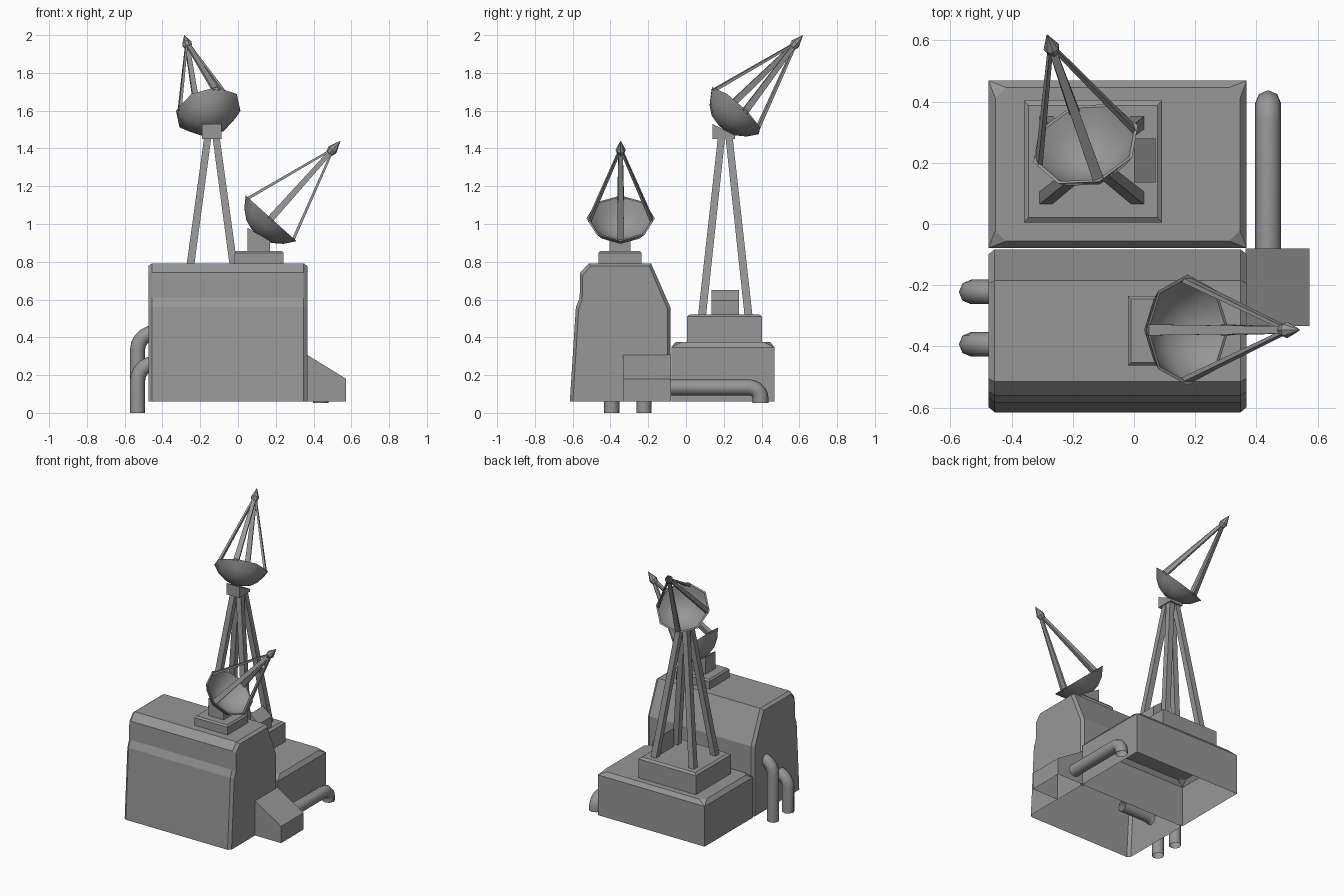
import bpy, bmesh, math
from mathutils import Vector

if "Cube" in bpy.data.objects:
    bpy.data.objects.remove(bpy.data.objects["Cube"])

grey = bpy.data.materials.new("dark_grey")
grey.diffuse_color = (.31, .31, .31, 1)
grey.use_nodes = True
grey.node_tree.nodes["Principled BSDF"].inputs["Base Color"].default_value = grey.diffuse_color


def make(name, verts, faces, smooth=False):
    bm = bmesh.new()
    vs = [bm.verts.new(v) for v in verts]
    for f in faces:
        bm.faces.new([vs[i] for i in f])
    bmesh.ops.remove_doubles(bm, verts=bm.verts, dist=1e-5)
    bmesh.ops.recalc_face_normals(bm, faces=bm.faces)
    me = bpy.data.meshes.new(name)
    bm.to_mesh(me)
    bm.free()
    for p in me.polygons:
        p.use_smooth = smooth
    me.materials.append(grey)
    ob = bpy.data.objects.new(name, me)
    bpy.context.collection.objects.link(ob)
    return ob


def activate(ob):
    bpy.ops.object.select_all(action='DESELECT')
    bpy.context.view_layer.objects.active = ob
    ob.select_set(True)


def loft(name, loops, closed=True, cap0=True, cap1=True, smooth=False):
    n = len(loops[0])
    verts = [p for lp in loops for p in lp]
    faces = []
    for k in range(len(loops) - 1):
        for i in range(n if closed else n - 1):
            j = (i + 1) % n
            faces.append((k*n + i, k*n + j, (k+1)*n + j, (k+1)*n + i))
    if cap0:
        faces.append(tuple(reversed(range(n))))
    if cap1:
        faces.append(tuple(range((len(loops)-1)*n, len(loops)*n)))
    return make(name, verts, faces, smooth)


def stack(name, x0, x1, y0, y1, levels):
    """Rectangular block from (z, inset, corner cut) levels, open below."""
    loops = []
    for z, i, c in levels:
        a, b, d, e = x0 + i, x1 - i, y0 + i, y1 - i
        loops.append([(a+c, d, z), (b-c, d, z), (b, d+c, z), (b, e-c, z),
                      (b-c, e, z), (a+c, e, z), (a, e-c, z), (a, d+c, z)])
    return loft(name, loops, cap0=False)


def prism_xz(name, prof, y0, y1, closed=True):
    return loft(name, [[(x, y, z) for x, z in prof] for y in (y0, y1)], closed)


def prism_yz(name, prof, x0, x1):
    return loft(name, [[(x, y, z) for y, z in prof] for x in (x0, x1)])


def pipe(name, pts, radius):
    cu = bpy.data.curves.new(name, 'CURVE')
    cu.dimensions = '3D'
    cu.bevel_depth = radius
    cu.bevel_resolution = 2
    cu.materials.append(grey)
    sp = cu.splines.new('POLY')
    sp.points.add(len(pts) - 1)
    for p, c in zip(sp.points, pts):
        p.co = (*c, 1)
    ob = bpy.data.objects.new(name, cu)
    bpy.context.collection.objects.link(ob)
    activate(ob)
    bpy.ops.object.convert(target='MESH')
    bpy.ops.object.shade_smooth_by_angle(angle=math.radians(50))


def dish(name, centre, axis):
    c, a = Vector(centre), Vector(axis).normalized()
    h = Vector((a.y, -a.x, 0)).normalized()
    u = h.cross(a).normalized()

    def ring(r, d):
        return [c + a*d + (u*math.cos(t) + h*math.sin(t))*r
                for t in (k*math.pi/4 for k in range(8))]

    # bowl: outer shell, rim, inner shell
    prof = [(.035, -.113), (.09, -.095), (.14, -.056), (.181, 0),
            (.17, 0), (.134, -.046), (.085, -.082), (.035, -.1)]
    bowl = loft(name + "_bowl", [ring(r, d) for r, d in prof], smooth=True)
    activate(bowl)
    bpy.ops.object.shade_smooth_by_angle(angle=math.radians(50))
    # four flat struts meeting at the feed
    for k in range(4):
        t = k*math.pi/2
        rad = u*math.cos(t) + h*math.sin(t)
        tan = a.cross(rad)
        loops = []
        for r, d, w, th in ((.164, -.01, .018, .008), (.01, .465, .012, .006)):
            p = c + rad*r + a*d
            loops.append([p + tan*w + rad*th, p - tan*w + rad*th,
                          p - tan*w - rad*th, p + tan*w - rad*th])
        loft(f"{name}_strut_{k+1}", loops)
    # pointed feed
    loft(name + "_feed", [ring(r, d) for r, d in
                          ((.016, .45), (.027, .487), (.001, .55))], smooth=False)


# Main building, chamfered at both ends, open underneath
prof = [(-.615, .06), (-.583, .56), (-.563, .61), (-.56, .742), (-.515, .792),
        (-.185, .792), (-.083, .56), (-.083, .06)]
small = [(-.34 + (y + .34)*.94, .06 + (z - .06)*.98) for y, z in prof]
loft("main_building", [[(x, y, z) for y, z in p] for x, p in
                       ((-.475, small), (-.455, prof), (.348, prof), (.368, small))],
     closed=False)

# Rear annex and tower platform
stack("rear_annex", -.475, .368, -.078, .468,
      [(.06, 0, 0), (.347, 0, 0), (.375, .022, .035)])
stack("tower_platform", -.36, .092, .005, .403,
      [(.375, 0, 0), (.51, 0, 0), (.522, .016, 0)])
prism_xz("platform_box", [(0, .52), (.07, .52), (.07, .595), (0, .65)], .135, .28)

# Tower legs and head block
cx, cy = -.138, .208
for i, (sx, sy) in enumerate(((-1, -1), (1, -1), (1, 1), (-1, 1))):
    loops = []
    for dx, dy, z, w in ((.15, .123, .515, .021), (.022, .02, 1.46, .019)):
        x, y = cx + sx*dx, cy + sy*dy
        loops.append([(x-w, y-w, z), (x+w, y-w, z), (x+w, y+w, z), (x-w, y+w, z)])
    loft(f"tower_leg_{i+1}", loops)
prism_yz("tower_head", [(.14, 1.45), (.26, 1.45), (.26, 1.47), (.14, 1.53)], -.19, -.088)
dish("tower_dish", (-.158, .262, 1.6), (-.114, .322, .36))

# Roof dish on its mount
stack("roof_dish_base", -.02, .242, -.463, -.235,
      [(.79, 0, 0), (.847, 0, 0), (.858, .01, 0)])
prism_xz("roof_dish_post", [(.05, .85), (.17, .85), (.17, .91), (.05, .98)], -.405, -.293)
dish("roof_dish", (.175, -.346, 1.03), (.327, 0, .365))

# Side vent box with its exhaust pipe
prism_xz("side_vent", [(.365, .06), (.365, .308), (.573, .18), (.573, .06)],
         -.333, -.08, closed=False)
arc = [k*math.pi/10 for k in range(6)]
pipe("exhaust_pipe", [(.438, -.1, .135)] +
     [(.438, .335 + .06*math.sin(t), .075 + .06*math.cos(t)) for t in arc] +
     [(.438, .395, .052)], .042)

# Left pipes bending into the wall
for i, (y, top) in enumerate(((-.222, .425), (-.393, .262))):
    pipe(f"left_pipe_{i+1}", [(-.532, y, 0)] +
         [(-.44 - .092*math.cos(t), y, top - .092 + .092*math.sin(t)) for t in arc] +
         [(-.23, y, top)], .04)
